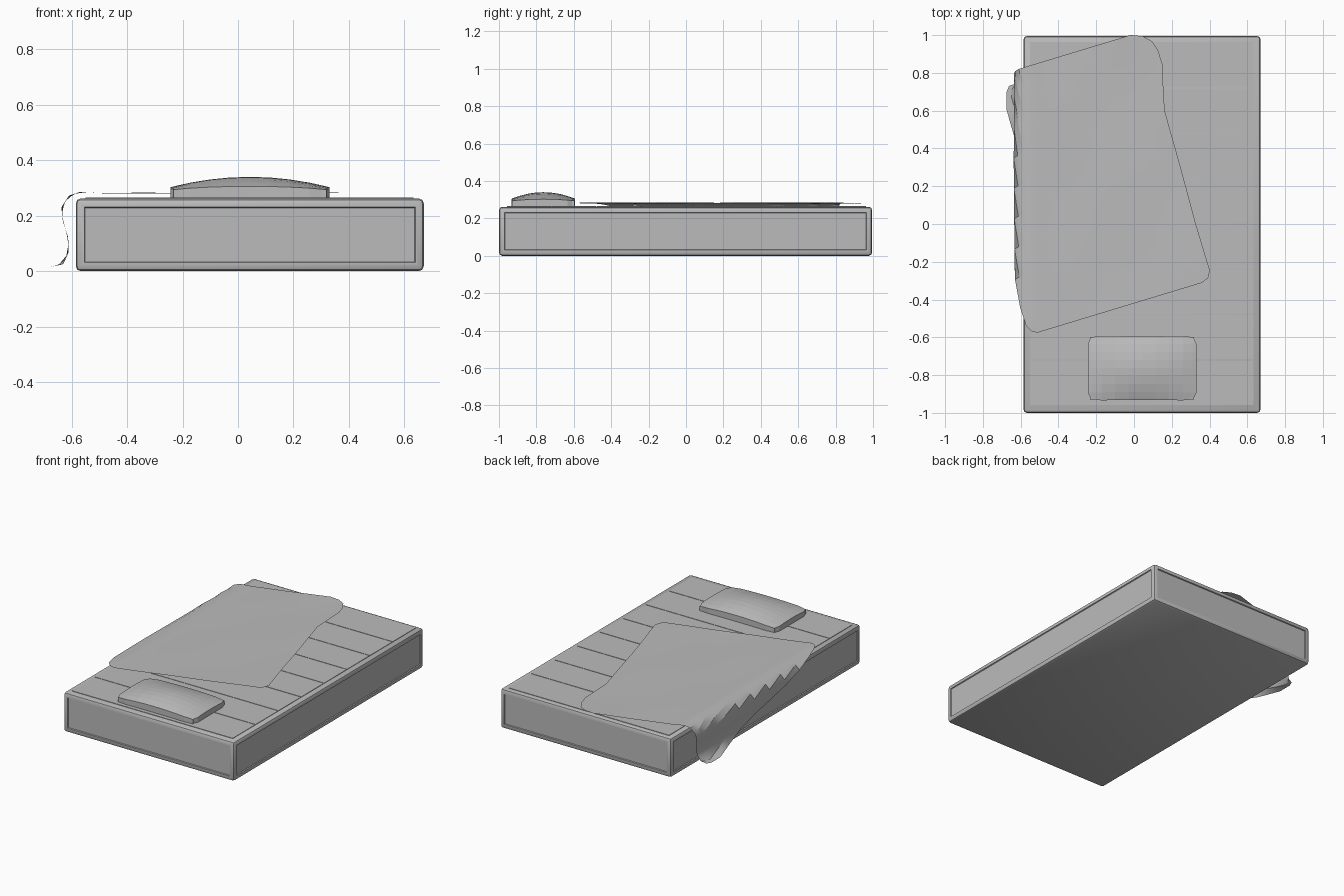
import bpy, bmesh, math
from mathutils import Vector

cube = bpy.data.objects.get("Cube")
if cube:
    bpy.data.objects.remove(cube)

GREY = (0.5, 0.5, 0.5, 1)
grey = bpy.data.materials.new("plain grey")
grey.use_nodes = True
grey.diffuse_color = GREY
grey.node_tree.nodes["Principled BSDF"].inputs["Base Color"].default_value = GREY


def finish(bm, name, angle=None):
    mesh = bpy.data.meshes.new(name)
    bm.to_mesh(mesh)
    bm.free()
    ob = bpy.data.objects.new(name, mesh)
    bpy.context.collection.objects.link(ob)
    mesh.materials.append(grey)
    if angle:
        bpy.ops.object.select_all(action="DESELECT")
        ob.select_set(True)
        bpy.context.view_layer.objects.active = ob
        bpy.ops.object.shade_smooth_by_angle(angle=math.radians(angle))
    return ob


def add_box(bm, lo, hi):
    verts = bmesh.ops.create_cube(bm, size=1)["verts"]
    for v in verts:
        v.co = Vector([(a + b) / 2 + c * (b - a) for a, b, c in zip(lo, hi, v.co)])


def add_grid(bm, rows):
    verts = [[bm.verts.new(co) for co in row] for row in rows]
    for r0, r1 in zip(verts, verts[1:]):
        for i in range(len(r0) - 1):
            bm.faces.new((r0[i], r0[i + 1], r1[i + 1], r1[i]))
    return verts


def interp(points, t):
    """Piecewise linear lookup in (t, value) pairs."""
    for (t0, a), (t1, b) in zip(points, points[1:]):
        if t <= t1:
            return a + (b - a) * max(0, (t - t0) / (t1 - t0))
    return points[-1][1]


# Mattress: rounded box with recessed side panels
bm = bmesh.new()
add_box(bm, (-0.585, -1, 0), (0.67, 0.995, 0.262))
bmesh.ops.bevel(bm, geom=bm.edges[:], offset=0.018, segments=2, profile=0.5, affect="EDGES")
bm.normal_update()
sides = [f for f in bm.faces if abs(f.normal.z) < 0.01 and f.calc_area() > 0.1]
for depth, width in ((0, 0.018), (-0.006, 0.004)):
    bmesh.ops.inset_individual(bm, faces=sides, thickness=width, depth=depth)
finish(bm, "mattress", 25)

# Quilted top: flat panels with narrow seams between them
bm = bmesh.new()
seams = [-0.96] + [0.24 * i for i in range(-3, 4)] + [0.965]
for y0, y1 in zip(seams, seams[1:]):
    add_box(bm, (-0.55, y0 + 0.002, 0.258), (0.632, y1 - 0.002, 0.265))
finish(bm, "quilted_panels")

# Pillow: slab with rounded corners and a domed top
bm = bmesh.new()
CX, CY, HX, HY = 0.043, -0.763, 0.287, 0.173
N = 8
steps = [-1, -0.93] + [i / N * 2 - 1 for i in range(1, N)] + [0.93, 1]


def pillow_point(u, v):
    # pull in the corners, pinch the long sides slightly
    du, dv = max(0, abs(u) - 0.92), max(0, abs(v) - 0.92)
    k = 0.96 if du and dv else 1
    x = CX + HX * u * k
    y = CY + HY * v * k * (1 - 0.03 * (1 - u * u))
    z = 0.294 + 0.012 * (1 - u * u) + 0.034 * (1 - v * v) * (1 - 0.75 * u * u)
    return x, y, z


top = add_grid(bm, [[pillow_point(u, v) for u in steps] for v in steps])
rim = [e for e in bm.edges if e.is_boundary]
wall = bmesh.ops.extrude_edge_only(bm, edges=rim)["geom"]
for v in wall:
    if isinstance(v, bmesh.types.BMVert):
        v.co.z = 0.262
bmesh.ops.holes_fill(bm, edges=[e for e in bm.edges if e.is_boundary])
bmesh.ops.recalc_face_normals(bm, faces=bm.faces[:])
finish(bm, "pillow")

# Blanket: slanted sheet whose overhanging side drops over the mattress edge
drop = [Vector(p) for p in ((-0.5, 0.281), (-0.57, 0.286), (-0.61, 0.272), (-0.637, 0.23),
                            (-0.632, 0.18), (-0.612, 0.12), (-0.61, 0.07), (-0.63, 0.025),
                            (-0.675, 0.015))]
lengths = [0]
for a, b in zip(drop, drop[1:]):
    lengths.append(lengths[-1] + (b - a).length)
drop_x = [(s, p.x) for s, p in zip(lengths, drop)]
drop_z = [(s, p.y) for s, p in zip(lengths, drop)]

ORIGIN = Vector((-0.56, -0.59))
ACROSS, ALONG = Vector((0.957, 0.29)), Vector((-0.29, 0.957))
LENGTH = 1.365
right_edge = [(0, 0.96), (0.015, 1.0), (0.05, 1.02), (0.3, 1.02), (0.6, 1.03), (0.95, 1.037),
              (1.07, 1.07), (1.17, 1.097), (1.25, 1.095), (1.3, 1.08), (1.34, 1.04), (1.365, 0.98)]
left_edge = [(0, 0.05), (0.02, 0.015), (0.06, 0), (1.3, 0), (1.34, 0.015), (1.365, 0.05)]


def blanket_point(s, q):
    a, b = interp(left_edge, q), interp(right_edge, q)
    flat = ORIGIN + ACROSS * (a + (b - a) * s) + ALONG * q
    over = -0.5 - flat.x
    if over > 0:
        return interp(drop_x, over), flat.y, interp(drop_z, over)
    ripple = 0.003 * math.sin(9 * flat.x + 2) * math.sin(7 * flat.y)
    return flat.x, flat.y, 0.281 + ripple * min(1, -over * 5)


rows = [0, 0.015, 0.05] + [0.155 * i for i in range(1, 8)] + [1.17, 1.25, 1.3, 1.34, LENGTH]
bm = bmesh.new()
add_grid(bm, [[blanket_point(i / 24, q) for i in range(25)] for q in rows])
finish(bm, "blanket", 30)
